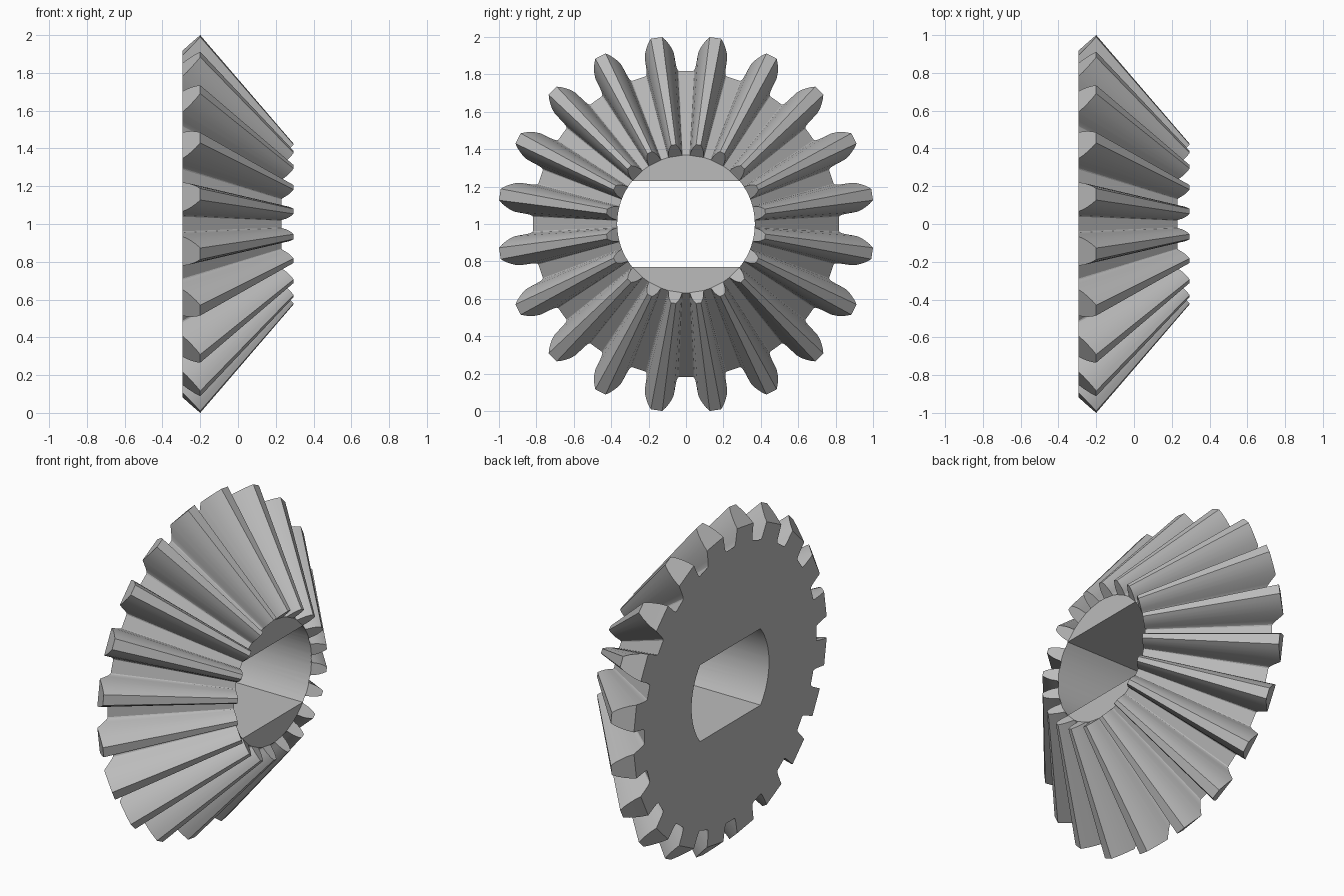
import bpy, bmesh
from math import sin, cos, radians, asin, pi
from mathutils import Vector

cube = bpy.data.objects.get("Cube")
if cube:
    bpy.data.objects.remove(cube)

TEETH = 20
APEX = 0.66                          # x where all tooth lines converge
TIP, ROOT = (-0.2, 1.008), (-0.351, 0.866)   # heel (x, radius)
TOE = 0.425                          # toe size relative to heel
BACK, BORE, FLAT = -0.295, 0.368, 0.23

# Half tooth section: (depth from tip to root, half angle in degrees)
FLANK = [(0, 1.75), (0.15, 2.8), (0.3, 3.6), (0.45, 4.3), (0.65, 4.95),
         (0.85, 5.35), (0.93, 5.6), (0.98, 5.9), (1, 6.3)]
SECTION = [(d, -a) for d, a in reversed(FLANK)] + FLANK

steel = bpy.data.materials.new("steel_grey")
steel.use_nodes = True
grey = (0.5, 0.5, 0.5, 1)
steel.diffuse_color = grey
steel.node_tree.nodes["Principled BSDF"].inputs["Base Color"].default_value = grey


def make_object(name, bm):
    bmesh.ops.recalc_face_normals(bm, faces=bm.faces)
    mesh = bpy.data.meshes.new(name)
    bm.to_mesh(mesh)
    bm.free()
    mesh.materials.append(steel)
    obj = bpy.data.objects.new(name, mesh)
    bpy.context.collection.objects.link(obj)
    return obj


def section_point(depth, angle, scale):
    x = TIP[0] + (ROOT[0] - TIP[0]) * depth
    r = TIP[1] + (ROOT[1] - TIP[1]) * depth
    return Vector((APEX + (x - APEX) * scale,
                   r * scale * sin(angle), 1 + r * scale * cos(angle)))


# Gear body: heel and toe rings joined along the teeth
bm = bmesh.new()
rings = []
for scale in (1, TOE):
    ring = []
    for i in range(TEETH):
        centre = 2 * pi * (i + 0.5) / TEETH
        ring += [bm.verts.new(section_point(d, centre + radians(a), scale))
                 for d, a in SECTION]
    rings.append(ring)
heel, toe = rings
count, n = len(heel), len(SECTION)
for i in range(count):
    j = (i + 1) % count
    bm.faces.new((heel[i], heel[j], toe[j], toe[i]))

# Tooth ends and flat end discs
for ring in rings:
    for i in range(TEETH):
        tooth = ring[i * n:(i + 1) * n]
        for k in range(n // 2 - 1):
            bm.faces.new((tooth[k], tooth[k + 1], tooth[-k - 2], tooth[-k - 1]))
    bm.faces.new([ring[i * n + k] for i in range(TEETH) for k in (0, n - 1)])

# Trim the heel flat at the back
bmesh.ops.recalc_face_normals(bm, faces=bm.faces)
cut = bmesh.ops.bisect_plane(bm, geom=bm.verts[:] + bm.edges[:] + bm.faces[:],
                             plane_co=(BACK, 0, 0), plane_no=(-1, 0, 0),
                             clear_outer=True)
edges = [e for e in cut["geom_cut"] if isinstance(e, bmesh.types.BMEdge)]
bmesh.ops.contextual_create(bm, geom=edges)
gear = make_object("bevel_gear", bm)

# Bore with two parallel flats
bm = bmesh.new()
half = asin(FLAT / BORE)
steps = 16
arc = [-half + 2 * half * k / steps for k in range(steps + 1)]
outline = arc + [a + pi for a in arc]
face = bm.faces.new([bm.verts.new((-1, BORE * cos(a), 1 + BORE * sin(a)))
                     for a in outline])
extruded = bmesh.ops.extrude_face_region(bm, geom=[face])["geom"]
bmesh.ops.translate(bm, vec=(2, 0, 0),
                    verts=[v for v in extruded if isinstance(v, bmesh.types.BMVert)])
cutter = make_object("bore_cutter", bm)
cutter.hide_render = True

bpy.ops.object.select_all(action="DESELECT")
gear.select_set(True)
bpy.context.view_layer.objects.active = gear
bore = gear.modifiers.new("bore", "BOOLEAN")
bore.operation = "DIFFERENCE"
bore.solver = "EXACT"
bore.object = cutter
bpy.ops.object.modifier_apply(modifier=bore.name)
bpy.data.objects.remove(cutter)
bpy.ops.object.shade_smooth_by_angle(angle=radians(28))
